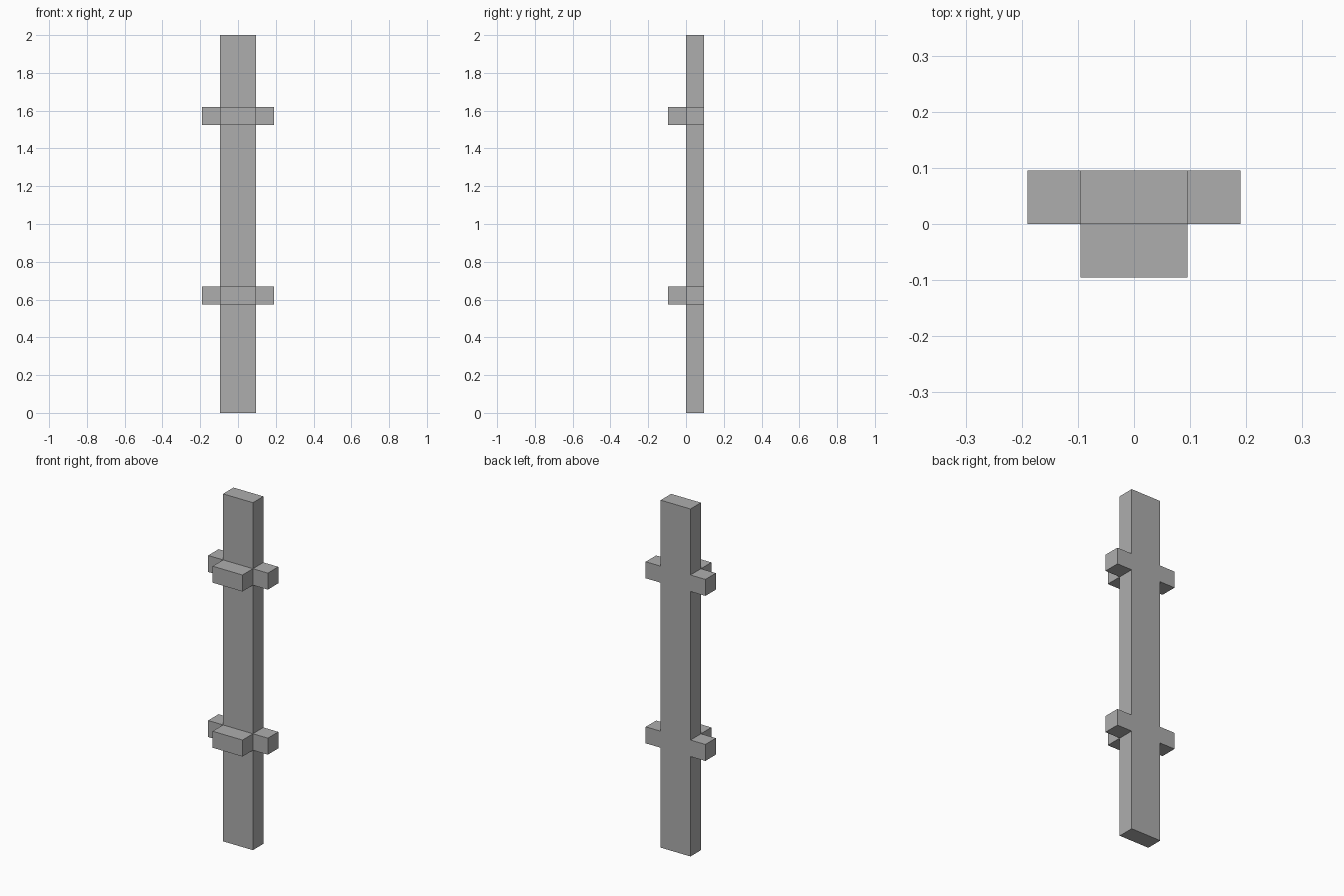
import bpy
import bmesh
from mathutils import Vector

cube = bpy.data.objects.get("Cube")
if cube:
    bpy.data.objects.remove(cube, do_unlink=True)

# Single flat grey for the whole model
GREY = (0.42, 0.42, 0.42, 1.0)
grey = bpy.data.materials.new("plain grey")
grey.use_nodes = True
grey.diffuse_color = GREY
grey.node_tree.nodes["Principled BSDF"].inputs["Base Color"].default_value = GREY

UNIT = 0.095  # thickness shared by the post and its blocks


def box(name, low, high):
    """Axis-aligned box between two corners."""
    low, high = Vector(low), Vector(high)
    bm = bmesh.new()
    bmesh.ops.create_cube(bm, size=1)
    bmesh.ops.scale(bm, vec=high - low, verts=bm.verts)
    mesh = bpy.data.meshes.new(name)
    bm.to_mesh(mesh)
    bm.free()
    mesh.materials.append(grey)
    obj = bpy.data.objects.new(name, mesh)
    obj.location = (low + high) / 2
    bpy.context.collection.objects.link(obj)
    return obj


# Tall flat post
box("post", (-UNIT, 0, 0), (UNIT, UNIT, 2))

# Two rings of blocks: one on the front, one on each side
for level, bottom in (("lower", 0.575), ("upper", 1.525)):
    top = bottom + UNIT
    box(level + "_front_block", (-UNIT, -UNIT, bottom), (UNIT, 0, top))
    box(level + "_left_block", (UNIT, 0, bottom), (2 * UNIT, UNIT, top))
    box(level + "_right_block", (-2 * UNIT, 0, bottom), (-UNIT, UNIT, top))
